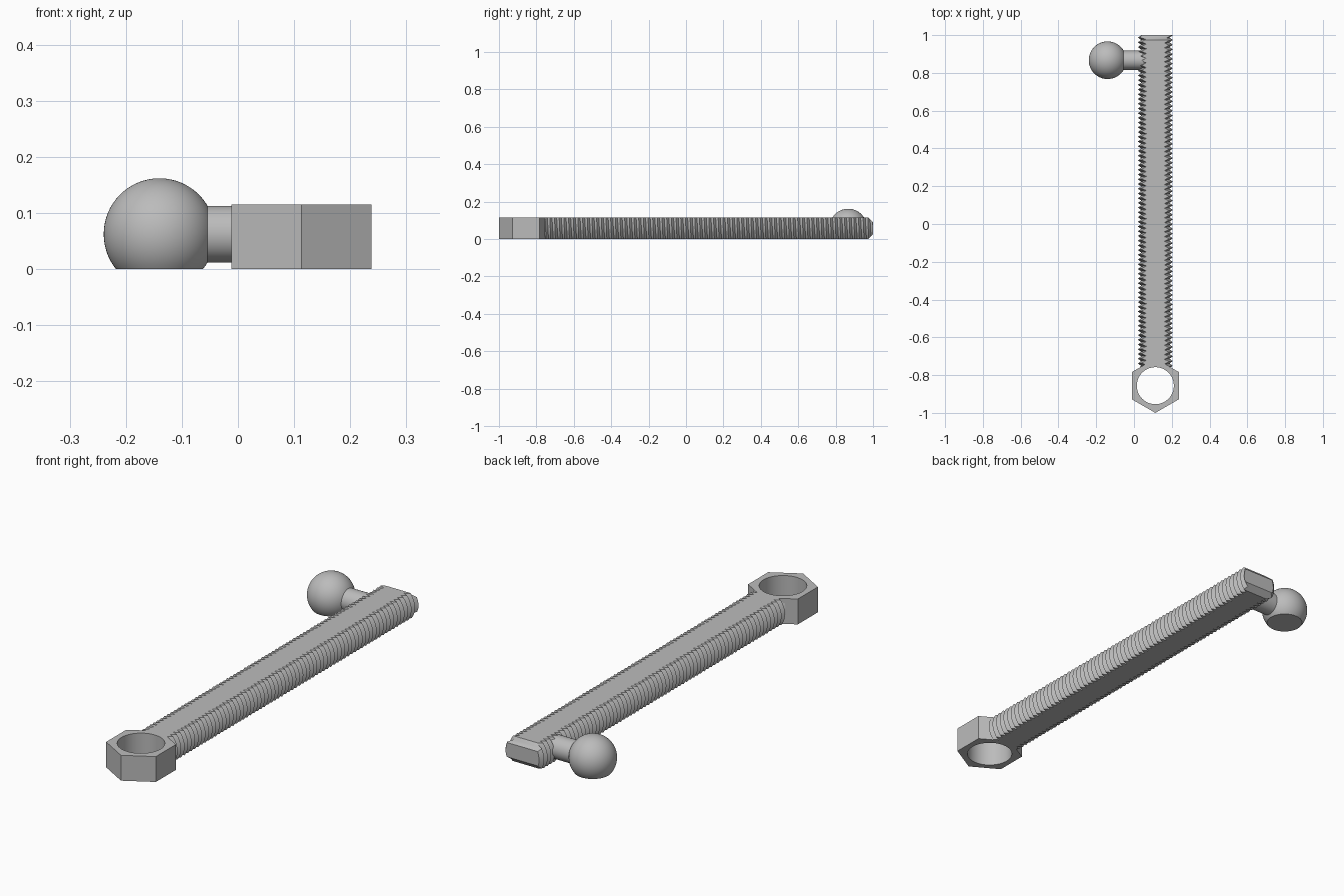
import bpy, bmesh, math
from mathutils import Vector

cube = bpy.data.objects.get("Cube")
if cube:
    bpy.data.objects.remove(cube, do_unlink=True)

grey = bpy.data.materials.new("plain grey")
grey.use_nodes = True
GREY = (0.5, 0.5, 0.5, 1)
grey.diffuse_color = GREY
grey.node_tree.nodes["Principled BSDF"].inputs["Base Color"].default_value = GREY

AXIS_X = 0.113      # centre line of bar and nut
HEIGHT = 0.115      # thickness between the two flats
MID = HEIGHT / 2
BALL = Vector((-0.14, 0.867, 0.0625))


def finish(obj, name, angle=30):
    obj.name = name
    obj.data.materials.clear()
    obj.data.materials.append(grey)
    bpy.ops.object.select_all(action='DESELECT')
    obj.select_set(True)
    bpy.context.view_layer.objects.active = obj
    bpy.ops.object.shade_smooth_by_angle(angle=math.radians(angle))
    return obj


def from_bmesh(bm, name):
    bmesh.ops.recalc_face_normals(bm, faces=bm.faces)
    mesh = bpy.data.meshes.new(name)
    bm.to_mesh(mesh)
    bm.free()
    obj = bpy.data.objects.new(name, mesh)
    bpy.context.collection.objects.link(obj)
    return finish(obj, name)


def slice_off(bm, point, normal):
    """Remove everything on the normal side of a plane and cap the cut."""
    bmesh.ops.bisect_plane(bm, geom=bm.verts[:] + bm.edges[:] + bm.faces[:],
                           dist=1e-6, plane_co=point, plane_no=normal,
                           clear_outer=True)
    rim = [e for e in bm.edges if e.is_boundary]
    bmesh.ops.holes_fill(bm, edges=rim, sides=0)


# Threaded bar: helical ridge, trimmed to two flats
def build_bar():
    pitch, segs, crest_r, root_r = 0.025, 48, 0.0925, 0.075
    start, end = -0.757, 1.0
    first = start - 2 * pitch
    steps = int((end - start + 4 * pitch) / pitch) * segs
    bm = bmesh.new()
    crest, root = [], []
    for i in range(steps):
        a = 2 * math.pi * i / segs
        y = first + pitch * i / segs
        for row, r, dy in ((crest, crest_r, 0), (root, root_r, pitch / 2)):
            row.append(bm.verts.new((AXIS_X + r * math.sin(a), y + dy,
                                     MID + r * math.cos(a))))
    for i in range(steps - 1):
        bm.faces.new((crest[i], crest[i + 1], root[i + 1], root[i]))
        j = i + segs
        if j + 1 < steps:
            bm.faces.new((root[i], root[i + 1], crest[j + 1], crest[j]))
    # trim the ragged ends first, then cap
    for y, side in ((start, -1), (end, 1)):
        bmesh.ops.bisect_plane(bm, geom=bm.verts[:] + bm.edges[:] + bm.faces[:],
                               dist=1e-6, plane_co=(0, y, 0),
                               plane_no=(0, side, 0), clear_outer=True)
    bmesh.ops.holes_fill(bm, edges=[e for e in bm.edges if e.is_boundary], sides=0)
    # top and bottom flats, then the chamfers at the free end
    for z, side in ((HEIGHT, 1), (0, -1)):
        slice_off(bm, (0, 0, z), (0, 0, side))
    for z, side in ((HEIGHT, 1), (0, -1)):
        slice_off(bm, (0, end - 0.025, z), (0, 1, side))
    return from_bmesh(bm, "threaded_bar")


build_bar()

# Hexagonal ring with a round hole
NUT = (AXIS_X, -0.856, MID)
bpy.ops.mesh.primitive_cylinder_add(vertices=64, radius=0.098, depth=0.4, location=NUT)
cutter = bpy.context.object
cutter.name = "hole_cutter"
cutter.hide_render = True
cutter.hide_set(True)
bpy.ops.mesh.primitive_cylinder_add(vertices=6, radius=0.144, depth=HEIGHT, location=NUT)
nut = bpy.context.object
hole = nut.modifiers.new("hole", 'BOOLEAN')
hole.operation = 'DIFFERENCE'
hole.solver = 'EXACT'
hole.object = cutter
bpy.context.view_layer.objects.active = nut
bpy.ops.object.modifier_apply(modifier=hole.name)
bpy.data.objects.remove(cutter, do_unlink=True)
finish(nut, "hex_ring")

# Ball with a flat underside
bm = bmesh.new()
bmesh.ops.create_uvsphere(bm, u_segments=64, v_segments=32, radius=0.0995)
bmesh.ops.translate(bm, verts=bm.verts, vec=BALL)
slice_off(bm, (0, 0, 0), (0, 0, -1))
from_bmesh(bm, "ball")

# Peg joining the ball to the bar
x0, x1 = BALL.x + 0.04, 0.06
bpy.ops.mesh.primitive_cylinder_add(vertices=48, radius=0.0505, depth=x1 - x0,
                                    location=((x0 + x1) / 2, BALL.y, BALL.z),
                                    rotation=(0, math.pi / 2, 0))
finish(bpy.context.object, "ball_peg")
